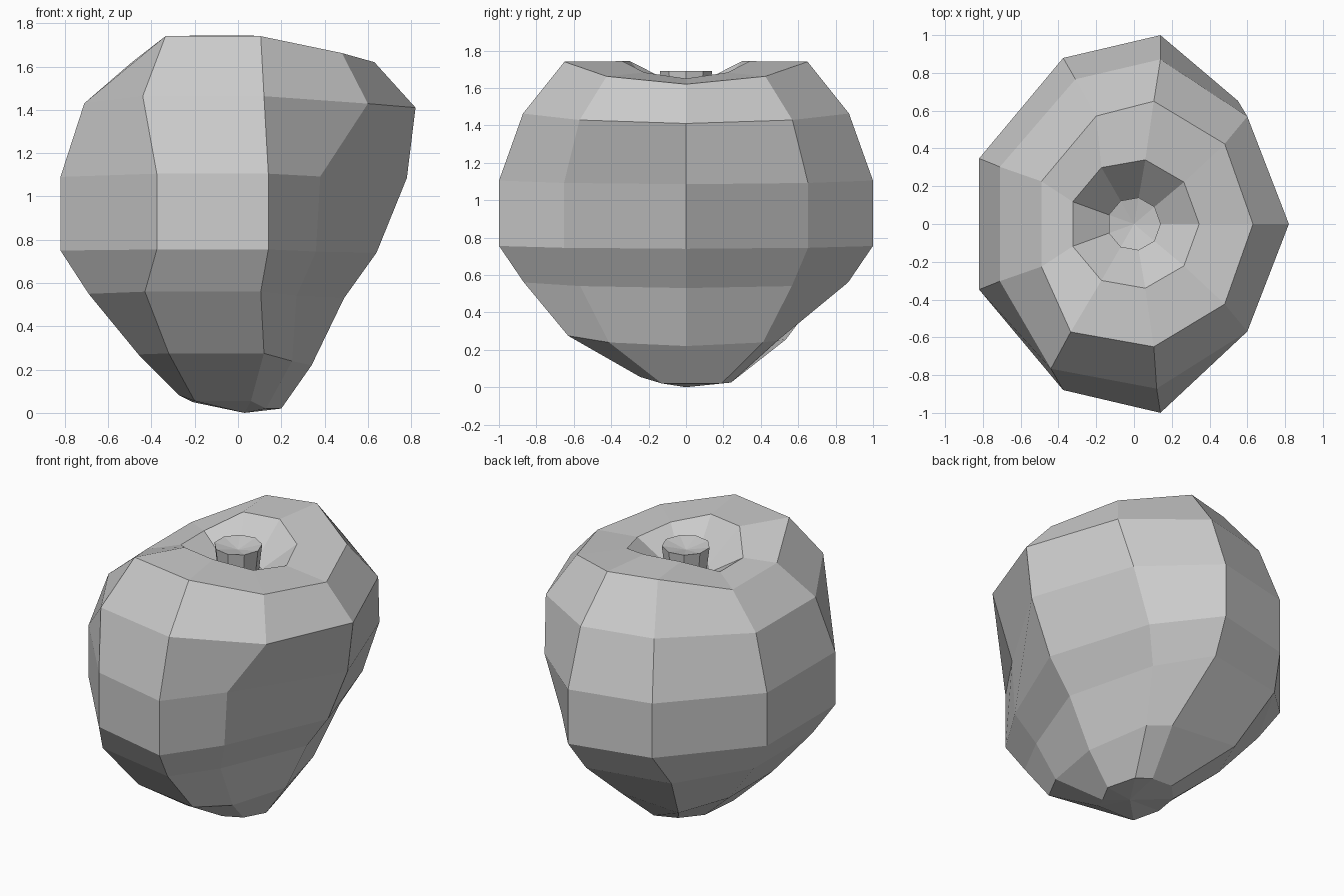
import bpy
from math import cos, sin, radians

if "Cube" in bpy.data.objects:
    bpy.data.objects.remove(bpy.data.objects["Cube"])

ANGLES = [40 * i for i in range(9)]


def section(r, z, rise, z_left, xs):
    # Nine-sided section, symmetric over y: five x positions from right to left,
    # depth r, height z at the right rising towards the middle, z_left at the left
    zs = (z, z + 0.35 * rise, z + rise, z + rise, z_left)
    half = [[x, r * sin(radians(a)), h] for x, a, h in zip(xs, ANGLES, zs)]
    return half + [[x, -y, h] for x, y, h in reversed(half[1:])]


def circle(r, z, rise=0):
    c = section(r, z, rise, z, [r * cos(radians(a)) for a in ANGLES[:5]])
    return c


def nudge(ring, i, dx, dy=0, dz=0):
    ring[i] = [ring[i][0] + dx, ring[i][1] + dy, ring[i][2] + dz]


def loft(name, rings, z_bottom, z_top):
    # Rings joined by quads, each end closed with a fan
    n, count = 9, len(rings)
    verts = [p for ring in rings for p in ring]
    verts += [(0.03 if z_bottom == 0 else 0, 0, z_bottom), (0, 0, z_top)]
    faces = []
    last = n * (count - 1)
    for i in range(n):
        j = (i + 1) % n
        faces += [(k + i, k + j, k + n + j, k + n + i) for k in range(0, last, n)]
        faces += [(n * count, j, i), (last + i, last + j, n * count + 1)]
    mesh = bpy.data.meshes.new(name)
    mesh.from_pydata(verts, [], faces)
    obj = bpy.data.objects.new(name, mesh)
    bpy.context.collection.objects.link(obj)


# Fruit body sections, base to shoulder
base = section(.28, .02, .035, .08, (.20, .14, .06, -.20, -.27))
lower = section(.64, .22, .055, .27, (.34, .25, .12, -.32, -.46))
low_mid = section(.88, .53, .03, .55, (.49, .27, .105, -.43, -.69))
waist = section(1.015, .74, .015, .75, (.64, .36, .14, -.375, -.82))
chest = section(1.015, 1.085, .02, 1.09, (.78, .38, .14, -.375, -.82))
shoulder = section(.885, 1.41, .053, 1.43, (.82, .60, .12, -.44, -.71))
crown = section(.66, 1.62, .12, 1.62, (.63, .48, .105, -.335, -.49))

# Base is slightly uneven, with a small dent low on the back
nudge(base, 1, .01, .01, -.012)
nudge(base, 2, 0, -.035, -.03)
nudge(base, 3, .10, -.02, -.01)
nudge(base, 4, .06, .01, -.03)
nudge(base, 7, 0, .03)
nudge(base, 8, -.01, .05, -.012)
nudge(lower, 2, 0, -.14, -.025)
nudge(lower, 3, 0, -.02, -.02)

# Back side is fuller than the front
for ring, i, dx in ((low_mid, 1, .06), (waist, 1, .07), (chest, 1, .17),
                    (shoulder, 2, .02), (shoulder, 3, .13), (crown, 3, .135)):
    nudge(ring, i, dx)

# Dimple rim and floor finish the body
loft("fruit_body",
     [base, lower, low_mid, waist, chest, shoulder, crown,
      circle(.345, 1.65, .093), circle(.14, 1.53)], 0, 1.53)

# Short stem standing in the dimple, slightly hollow on top
loft("stem", [circle(.12, 1.5), circle(.142, 1.69)], 1.5, 1.66)
